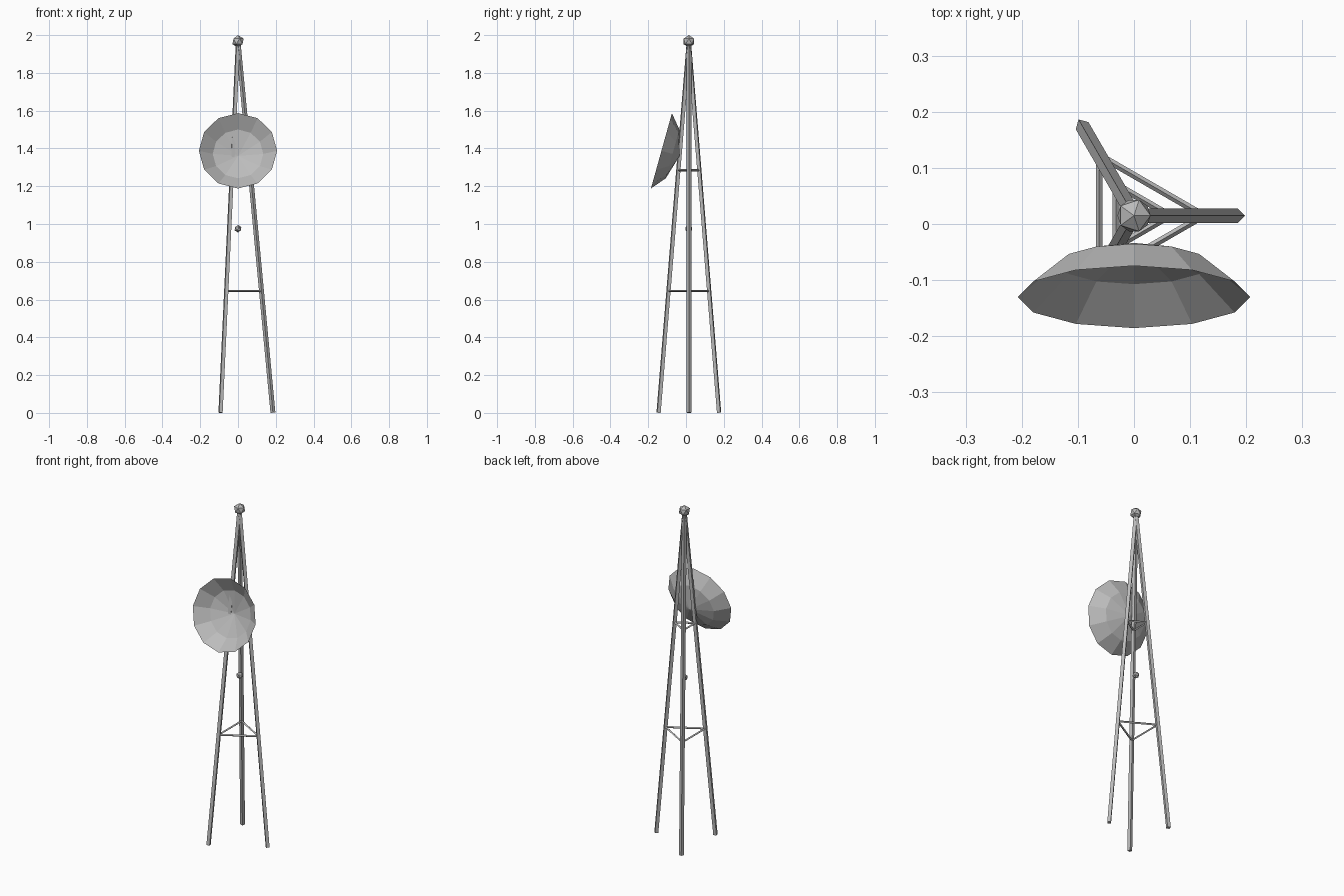
import bpy, bmesh
from math import sin, cos, pi, atan2
from mathutils import Vector, Matrix

cube = bpy.data.objects.get("Cube")
if cube:
    bpy.data.objects.remove(cube, do_unlink=True)

GREY = (0.5, 0.5, 0.5, 1)
metal = bpy.data.materials.new("grey metal")
metal.use_nodes = True
metal.diffuse_color = GREY
metal.node_tree.nodes["Principled BSDF"].inputs["Base Color"].default_value = GREY

AXIS_Y = 0.015      # mast axis
APEX_Z = 1.967
FOOT_R = 0.185


def finish(name, bm, matrix=Matrix()):
    mesh = bpy.data.meshes.new(name)
    bm.to_mesh(mesh)
    bm.free()
    mesh.materials.append(metal)
    obj = bpy.data.objects.new(name, mesh)
    obj.matrix_world = matrix
    bpy.context.collection.objects.link(obj)


def bar(name, a, b, radius):
    """Four-sided bar from a to b with a ridge facing up or outward."""
    d = b - a
    bm = bmesh.new()
    bmesh.ops.create_cone(bm, cap_ends=True, segments=4, radius1=radius,
                          radius2=radius, depth=d.length)
    turn = d.to_track_quat('Z', 'Y').to_matrix().to_4x4()
    finish(name, bm, Matrix.Translation((a + b) / 2) @ turn)


def ball(name, z, radius):
    bm = bmesh.new()
    bmesh.ops.create_icosphere(bm, subdivisions=1, radius=radius)
    finish(name, bm, Matrix.Translation((0, AXIS_Y, z)))


def leg_point(i, z):
    r = FOOT_R * (1 - z / APEX_Z)
    a = i * 2 * pi / 3
    return Vector((r * cos(a), AXIS_Y + r * sin(a), z))


# Tripod legs and the two triangles of braces
for i in range(3):
    bar(f"leg_{i + 1}", leg_point(i, 0.001), leg_point(i, APEX_Z), 0.013)
    for level, z in (("lower", 0.645), ("upper", 1.285)):
        bar(f"{level}_brace_{i + 1}", leg_point(i, z), leg_point(i + 1, z), 0.006)

# Top ball and small hanging ball
ball("top_ball", APEX_Z, 0.033)
ball("small_ball", 0.975, 0.02)

# Faceted dish: rim, inner ring and centre, opening along local +z
SIDES = 12
bm = bmesh.new()
rings = []
for radius, height in ((0.207, 0), (0.134, -0.061)):
    rings.append([bm.verts.new((radius * cos(k * 2 * pi / SIDES),
                                radius * sin(k * 2 * pi / SIDES), height))
                  for k in range(SIDES)])
rim, inner = rings
centre = bm.verts.new((0, 0, -0.1))
for k in range(SIDES):
    n = (k + 1) % SIDES
    bm.faces.new((rim[k], rim[n], inner[n], inner[k]))
    bm.faces.new((inner[k], inner[n], centre))
bmesh.ops.recalc_face_normals(bm, faces=bm.faces)
tilt = pi / 2 - atan2(0.11, 0.395)
finish("dish", bm, Matrix.Translation((0, -0.13, 1.3875)) @ Matrix.Rotation(tilt, 4, 'X'))
